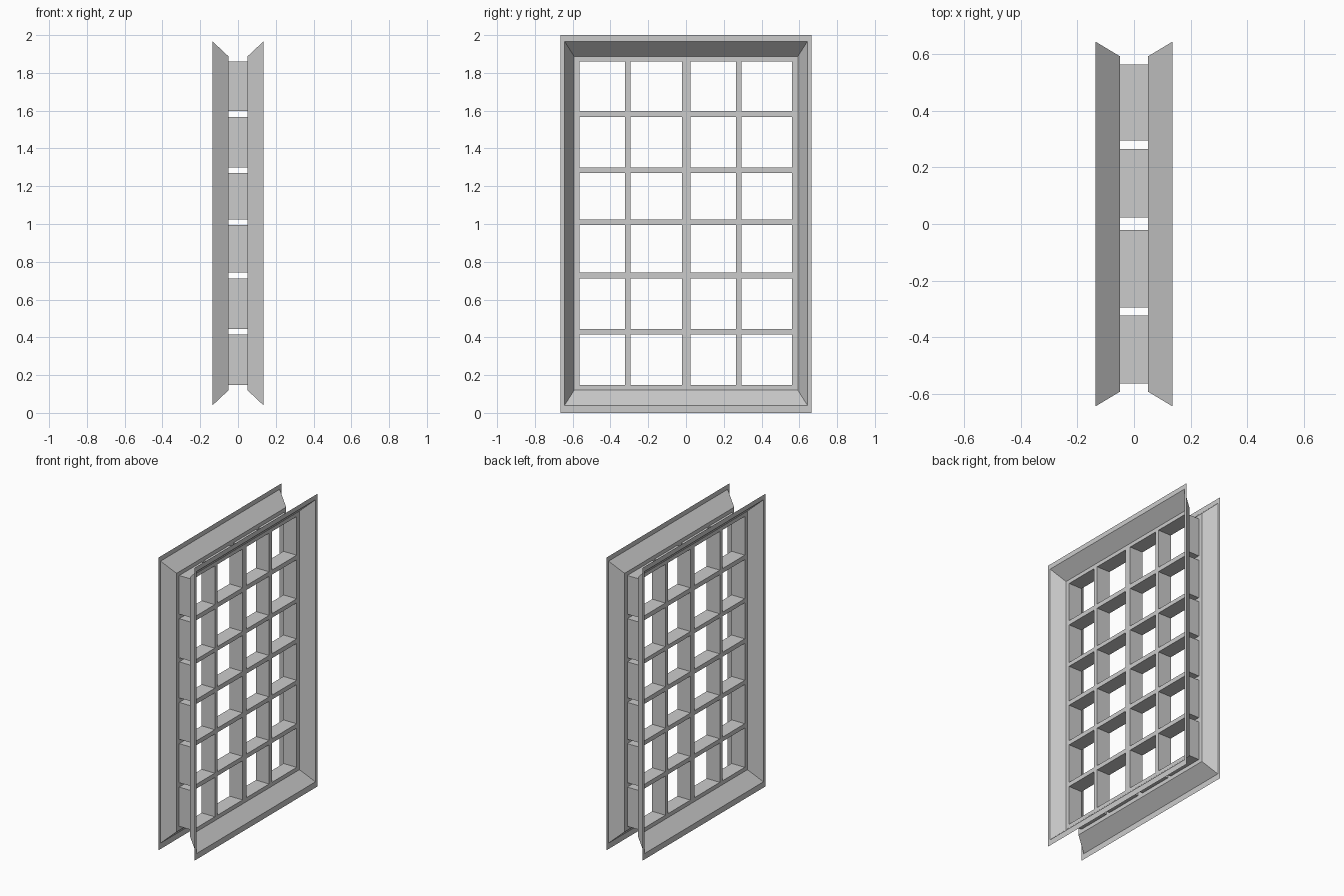
import bpy, bmesh

if "Cube" in bpy.data.objects:
    bpy.data.objects.remove(bpy.data.objects["Cube"])

DEPTH, FACE = 0.05, 0.135          # x of the lattice face and of the outer trim
# Opening spans across the width (y) and height (z)
COLS = [(-.563, -.322), (-.294, -.021), (.023, .265), (.294, .562)]
ROWS = [(.147, .415), (.445, .712), (.742, .994),
        (1.025, 1.271), (1.299, 1.566), (1.597, 1.861)]
# Frame rectangles: x, y half width, z bottom, z top
TRIM_OUT = (FACE, .665, 0, 2)
TRIM_IN = (FACE, .643, .04, 1.967)
REVEAL_IN = (DEPTH, .592, .12, 1.887)


def finish(name, bm):
    bmesh.ops.remove_doubles(bm, verts=bm.verts, dist=1e-5)
    mesh = bpy.data.meshes.new(name)
    bm.to_mesh(mesh)
    bm.free()
    obj = bpy.data.objects.new(name, mesh)
    bpy.context.collection.objects.link(obj)
    return obj


def quad(bm, pts, flip=False):
    f = bm.faces.new([bm.verts.new(p) for p in pts])
    if flip:
        f.normal_flip()


def corners(r, side):
    x, y, z0, z1 = r
    return [(side * x, -y, z0), (side * x, y, z0), (side * x, y, z1), (side * x, -y, z1)]


def ring(name, outer, inner, side):
    """Four mitred strips between two rectangles, facing the given side."""
    bm = bmesh.new()
    a, b = corners(outer, side), corners(inner, side)
    for i in range(4):
        j = (i + 1) % 4
        quad(bm, (a[i], a[j], b[j], b[i]), side < 0)
    return finish(name, bm)


def lattice(name, side):
    """Flat glazing-bar face with the panes left open."""
    bm = bmesh.new()
    _, w, z0, z1 = REVEAL_IN
    ys = [-w] + [v for c in COLS for v in c] + [w]
    zs = [z0] + [v for r in ROWS for v in r] + [z1]
    x = side * DEPTH
    for i in range(len(ys) - 1):
        for k in range(len(zs) - 1):
            if i % 2 and k % 2:
                continue
            quad(bm, ((x, ys[i], zs[k]), (x, ys[i + 1], zs[k]),
                      (x, ys[i + 1], zs[k + 1]), (x, ys[i], zs[k + 1])), side < 0)
    return finish(name, bm)


# Trim, sloped reveal and bar face on both sides of the wall
for label, s in (("right", 1), ("left", -1)):
    ring("outer_trim_" + label, TRIM_OUT, TRIM_IN, s)
    ring("sloped_reveal_" + label, TRIM_IN, REVEAL_IN, s)
    lattice("glazing_bar_face_" + label, s)

# Walls of each pane opening, running through the depth
bm = bmesh.new()
for y0, y1 in COLS:
    for z0, z1 in ROWS:
        loop = [(y0, z0), (y1, z0), (y1, z1), (y0, z1)]
        for i in range(4):
            a, b = loop[i], loop[(i + 1) % 4]
            quad(bm, ((DEPTH, *a), (DEPTH, *b), (-DEPTH, *b), (-DEPTH, *a)))
finish("pane_opening_walls", bm)
